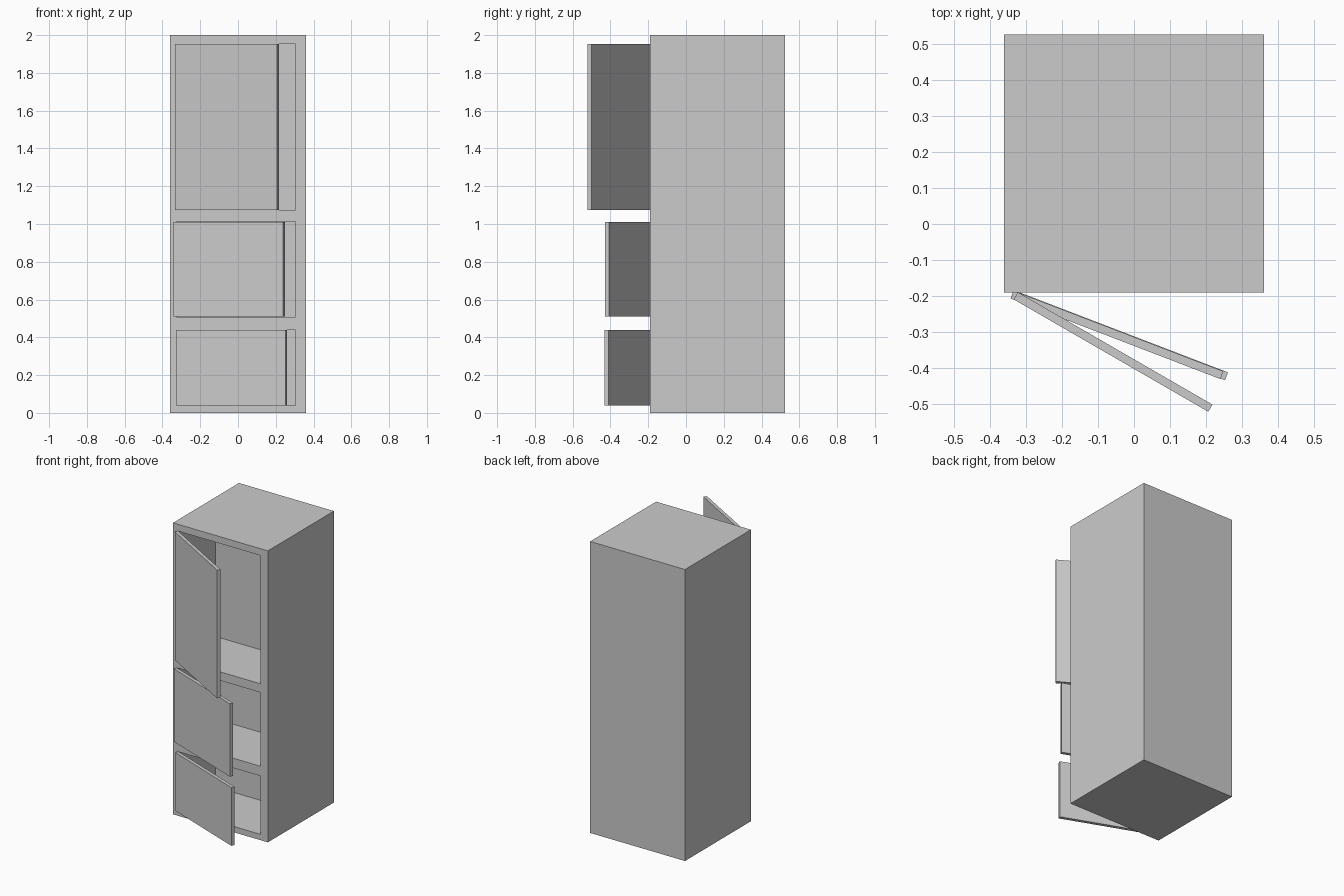
import bpy, bmesh
from math import radians
from mathutils import Matrix, Vector

if "Cube" in bpy.data.objects:
    bpy.data.objects.remove(bpy.data.objects["Cube"])

W, FRONT, BACK, H = 0.36, -0.19, 0.525, 2.0
LEFT, RIGHT, DEPTH = -0.325, 0.305, 0.41


def box(name, lo, hi):
    """Axis-aligned box between two corners."""
    bm = bmesh.new()
    bmesh.ops.create_cube(bm, size=1)
    lo, hi = Vector(lo), Vector(hi)
    size = hi - lo
    bm.transform(Matrix.Translation((lo + hi) / 2) @ Matrix.Diagonal((*size, 1)))
    mesh = bpy.data.meshes.new(name)
    bm.to_mesh(mesh)
    bm.free()
    obj = bpy.data.objects.new(name, mesh)
    bpy.context.collection.objects.link(obj)
    return obj


# Cabinet body
body = box("cabinet_body", (-W, FRONT, 0), (W, BACK, H))

# Compartments: name, bottom, top
compartments = [("lower", 0.04, 0.44), ("middle", 0.507, 1.013), ("upper", 1.073, 1.953)]
for name, z0, z1 in compartments:
    cutter = box(name + "_compartment_cutter", (LEFT, FRONT - 0.1, z0), (RIGHT, FRONT + DEPTH, z1))
    cutter.hide_render = True
    cutter.hide_viewport = True
    cutter.display_type = 'WIRE'
    cut = body.modifiers.new(name + "_compartment", 'BOOLEAN')
    cut.operation = 'DIFFERENCE'
    cut.solver = 'EXACT'
    cut.object = cutter

# Doors swung open about their left edge: name, bottom, top, hinge x, y, angle
doors = [
    ("lower", 0.04, 0.44, -0.321, -0.188, 21),
    ("middle", 0.51, 1.01, -0.334, -0.185, 21),
    ("upper", 1.073, 1.953, -0.322, -0.189, 30),
]
for name, z0, z1, hx, hy, angle in doors:
    door = box(name + "_door", (0, -0.023, z0), (0.623, 0, z1))
    door.location = (hx, hy, 0)
    door.rotation_euler.z = -radians(angle)
